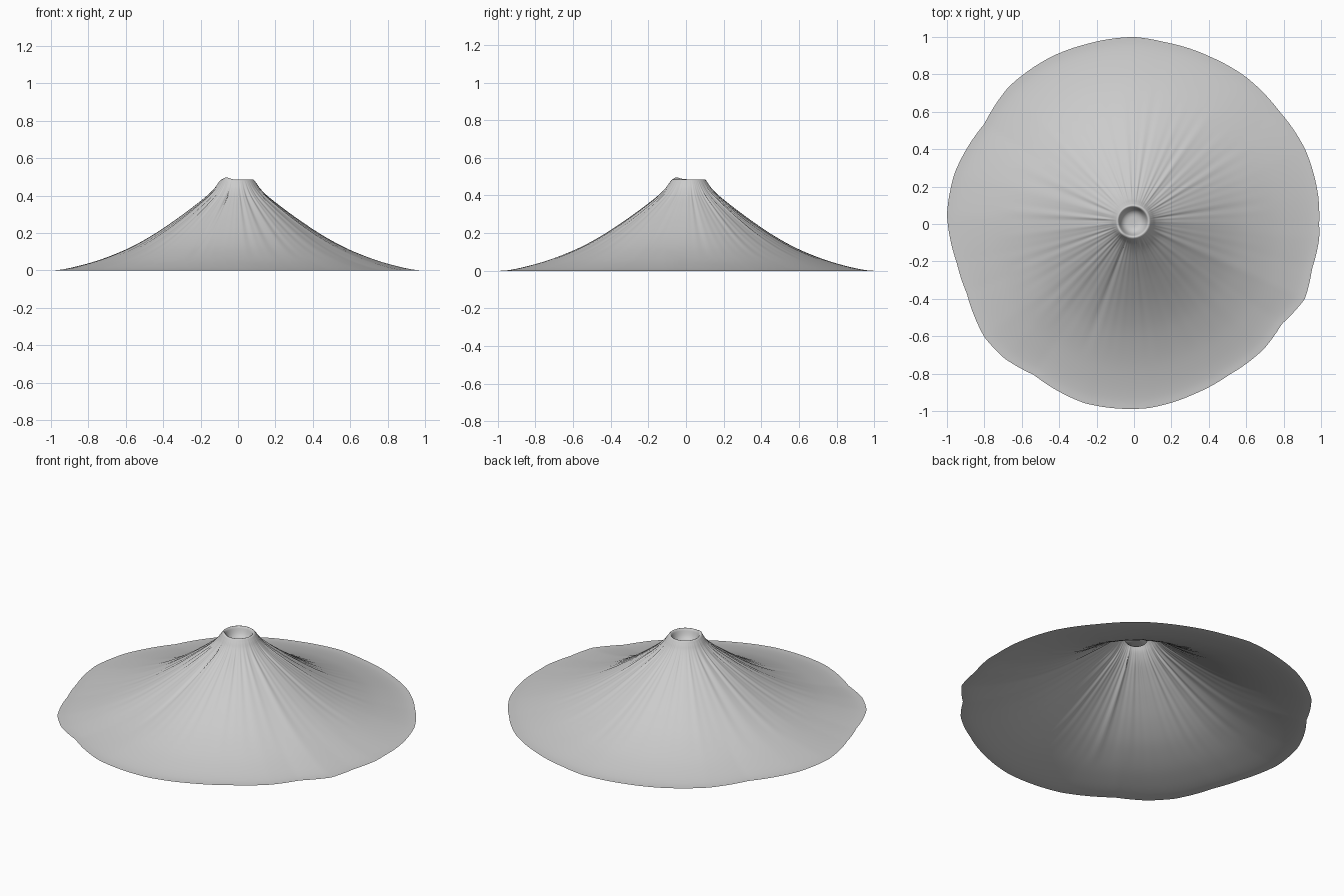
import bpy, bmesh, math, random

if "Cube" in bpy.data.objects:
    bpy.data.objects.remove(bpy.data.objects["Cube"])
random.seed(4)

# shoreline of the base as (x, y) points, seen from above
SHORE = [(.99, 0), (.985, .15), (.915, .4), (.775, .605), (.6, .785), (.41, .893), (.16, .973),
         (0, 1), (-.25, .963), (-.43, .9), (-.67, .733), (-.8, .535), (-.96, .27),
         (-1, .05), (-.947, -.21), (-.893, -.374), (-.8, -.605), (-.695, -.717),
         (-.535, -.807), (-.267, -.957), (.08, -.984), (.32, -.91), (.508, -.807),
         (.695, -.668), (.79, -.535), (.914, -.4), (.952, -.24), (.99, -.08)]
POLAR = sorted((math.atan2(y, x) % math.tau, math.hypot(x, y)) for x, y in SHORE)

# slope profile (radius, height) from the shore up to the lip
SLOPE = [(1, 0), (.95, .004), (.87, .02), (.76, .05), (.65, .09), (.55, .135), (.44, .197),
         (.33, .27), (.25, .328), (.17, .39), (.125, .435), (.105, .463), (.092, .481)]
# crater profile from lip to floor
CRATER = [(.086, .486), (.078, .483), (.07, .462), (.058, .44), (.04, .428), (.02, .425)]
SEG = 288
CX, CY = -.005, .015


def lerp_table(t, x):
    for (x0, y0), (x1, y1) in zip(t, t[1:]):
        if x0 <= x <= x1:
            return y0 + (y1 - y0) * (x - x0) / (x1 - x0)
    return t[-1][1]


def spline(pts, n):
    """Catmull-Rom subdivision of a profile."""
    p = [pts[0]] + pts + [pts[-1]]
    out = []
    for a, b, c, d in zip(p, p[1:], p[2:], p[3:]):
        for k in range(n):
            t = k / n
            out.append(tuple(.5 * (2 * b[i] + (c[i] - a[i]) * t
                       + (2 * a[i] - 5 * b[i] + 4 * c[i] - d[i]) * t * t
                       + (3 * b[i] - a[i] - 3 * c[i] + d[i]) * t ** 3) for i in (0, 1)))
    return out + [pts[-1]]


TABLE = [(POLAR[-1][0] - math.tau, POLAR[-1][1])] + POLAR + [(POLAR[0][0] + math.tau, POLAR[0][1])]
WAVES = [(random.randint(18, 70), random.uniform(0, math.tau)) for _ in range(7)]


def ang_gap(a, b):
    return (a - b + math.pi) % math.tau - math.pi


def point(r, z, a, slope):
    # base follows the shoreline, the top stays round
    rr = r * (1 + (lerp_table(TABLE, a) - 1) * r ** 1.5)
    if slope:
        # radial erosion grooves, fading out to lip and shore
        fade = max(0, min(1, (r - .09) / .08)) * max(0, 1 - r / .75)
        z += .0013 * fade * sum(math.sin(f * a + p) for f, p in WAVES)
        # one deeper gully on the front slope
        z -= .012 * math.exp(-(ang_gap(a, math.radians(249)) / .05) ** 2) * fade
    # small raised knob on the lip
    z += .011 * math.exp(-(ang_gap(a, math.radians(228)) / .35) ** 2 - ((r - .088) / .014) ** 2)
    off = 1 - r
    return (rr * math.cos(a) + CX * off, rr * math.sin(a) + CY * off, max(z, 0))


# volcano shell, open underneath
bm = bmesh.new()
rows = [(r, z, True) for r, z in spline(SLOPE, 4)] + [(r, z, False) for r, z in spline(CRATER, 2)]
rings = [[bm.verts.new(point(r, z, math.tau * i / SEG, s)) for i in range(SEG)] for r, z, s in rows]
for lo, hi in zip(rings, rings[1:]):
    for i in range(SEG):
        j = (i + 1) % SEG
        bm.faces.new((lo[i], lo[j], hi[j], hi[i]))
# crater floor
mid = bm.verts.new((CX, CY, .425))
for i in range(SEG):
    bm.faces.new((rings[-1][i], rings[-1][(i + 1) % SEG], mid))
for f in bm.faces:
    f.smooth = True
mesh = bpy.data.meshes.new("volcano")
bm.to_mesh(mesh)
bm.free()
bpy.context.collection.objects.link(bpy.data.objects.new("volcano", mesh))
